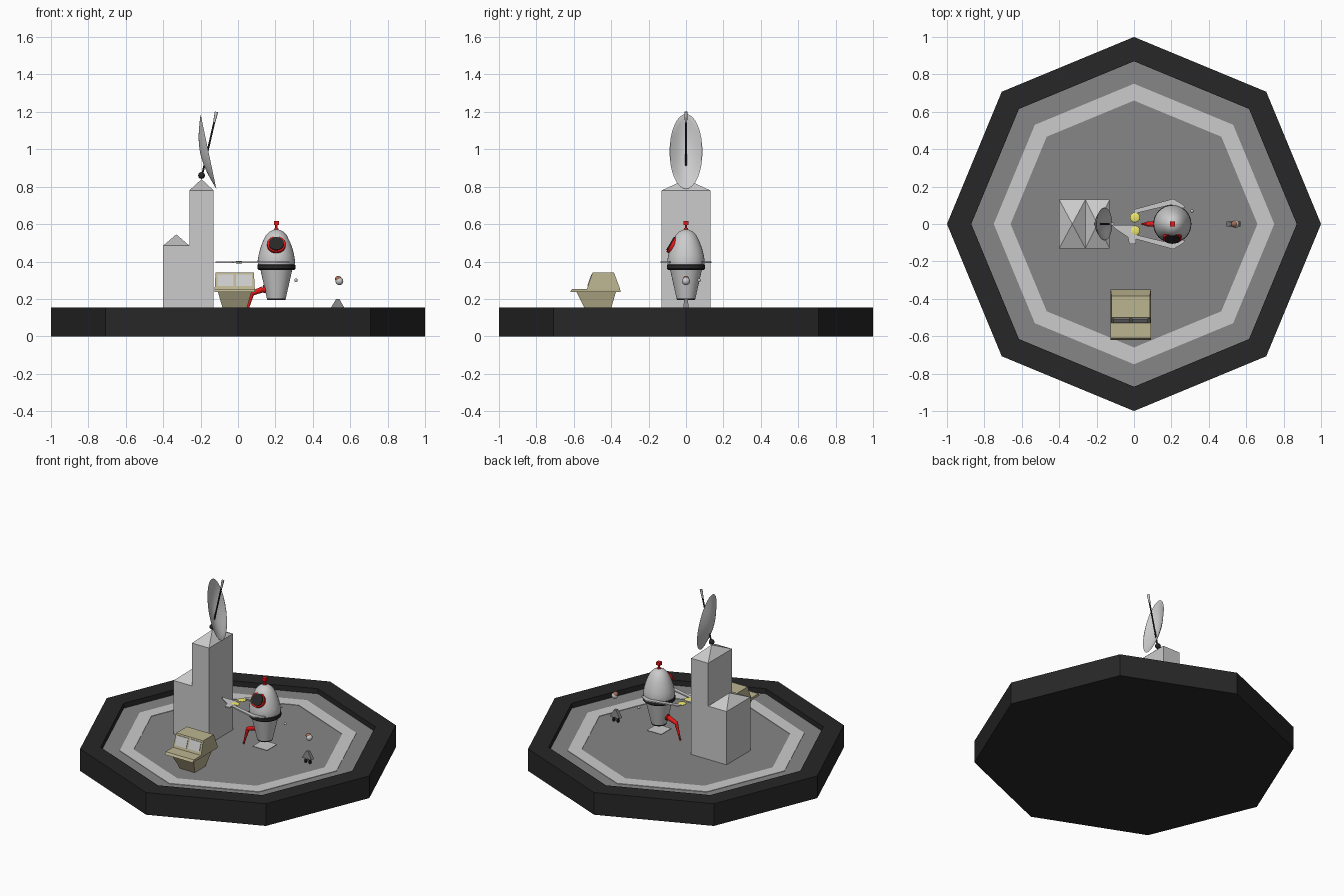
import bpy, bmesh
from math import cos, sin, pi
from mathutils import Matrix, Vector

if "Cube" in bpy.data.objects:
    bpy.data.objects.remove(bpy.data.objects["Cube"])


def material(name, r, g, b):
    m = bpy.data.materials.new(name)
    m.diffuse_color = (r, g, b, 1)
    m.use_nodes = True
    m.node_tree.nodes["Principled BSDF"].inputs["Base Color"].default_value = m.diffuse_color
    return m


black = material("black", 0.02, 0.02, 0.02)
dark = material("dark_grey", 0.24, 0.24, 0.24)
red = material("red", 0.8, 0.01, 0.01)
tan = material("tan", 0.5, 0.46, 0.28)
yellow = material("yellow", 0.85, 0.8, 0.15)
brown = material("brown", 0.35, 0.16, 0.1)


def finish(name, bm, mat=None, smooth=False):
    bmesh.ops.remove_doubles(bm, verts=bm.verts, dist=1e-5)
    bmesh.ops.recalc_face_normals(bm, faces=bm.faces)
    me = bpy.data.meshes.new(name)
    bm.to_mesh(me)
    bm.free()
    ob = bpy.data.objects.new(name, me)
    bpy.context.collection.objects.link(ob)
    if mat:
        me.materials.append(mat)
    if smooth:
        bpy.ops.object.select_all(action='DESELECT')
        ob.select_set(True)
        bpy.context.view_layer.objects.active = ob
        bpy.ops.object.shade_smooth_by_angle()
    return ob


def lathe(name, profile, segs, mat=None, matrix=None, closed=False, smooth=True):
    bm = bmesh.new()
    pts = profile + profile[:1] if closed else profile
    rings = [[bm.verts.new((r * cos(2 * pi * i / segs), r * sin(2 * pi * i / segs), z))
              for i in range(segs)] for r, z in pts]
    for a, b in zip(rings, rings[1:]):
        for i in range(segs):
            j = (i + 1) % segs
            bm.faces.new((a[i], a[j], b[j], b[i]))
    bmesh.ops.remove_doubles(bm, verts=bm.verts, dist=1e-6)
    if matrix:
        bm.transform(matrix)
    return finish(name, bm, mat, smooth)


def frustum(name, r0, z0, r1, z1, mat=None):
    """Solid between two rectangles (x0, x1, y0, y1)."""
    bm = bmesh.new()
    lo, hi = [[bm.verts.new((r[i], r[j], z)) for i, j in ((0, 2), (1, 2), (1, 3), (0, 3))]
              for r, z in ((r0, z0), (r1, z1))]
    bm.faces.new(lo)
    bm.faces.new(hi)
    for i in range(4):
        j = (i + 1) % 4
        bm.faces.new((lo[i], lo[j], hi[j], hi[i]))
    return finish(name, bm, mat)


def plate(name, pts, z0, z1, mat=None):
    bm = bmesh.new()
    f = bm.faces.new([bm.verts.new((x, y, z0)) for x, y in pts])
    g = bmesh.ops.extrude_face_region(bm, geom=[f])["geom"]
    bmesh.ops.translate(bm, vec=(0, 0, z1 - z0),
                        verts=[v for v in g if isinstance(v, bmesh.types.BMVert)])
    bm.faces.ensure_lookup_table()
    if not f.is_valid or len(bm.faces) < len(pts) + 2:
        bm.faces.new([v for v in bm.verts if abs(v.co.z - z0) < 1e-6])
    return finish(name, bm, mat)


def ball(name, loc, r, mat=None, scale=(1, 1, 1)):
    bm = bmesh.new()
    bmesh.ops.create_uvsphere(bm, u_segments=16, v_segments=10, radius=r,
                              matrix=Matrix.LocRotScale(Vector(loc), None, Vector(scale)))
    return finish(name, bm, mat, True)


def rod(name, a, b, r0, r1, mat=None, segs=12):
    a, b = Vector(a), Vector(b)
    m = Matrix.Translation(a) @ (b - a).to_track_quat('Z', 'Y').to_matrix().to_4x4()
    d = (b - a).length
    return lathe(name, [(0, 0), (r0, 0), (r1, d), (0, d)], segs, mat, m)


# Octagonal base with sunken floor and pale ring
F = 0.118
lathe("base_rim", [(0, 0), (1, 0), (1, .153), (.87, .153), (.87, .105), (0, .105)],
      8, black, smooth=False)
lathe("floor", [(0, .106), (.87, .106), (.87, F), (0, F)], 8, dark, smooth=False)
lathe("floor_ring", [(.66, F - .003), (.66, F + .003), (.75, F + .003), (.75, F - .003)],
      8, closed=True, smooth=False)

# Twin towers with pyramid roofs
for n, x0, x1, top, apex in (("tall_tower", -.26, -.13, .78, .84),
                             ("low_tower", -.4, -.26, .485, .545)):
    r, c = (x0, x1, -.13, .13), (x0 + x1) / 2
    frustum(n, r, F, r, top)
    frustum(n + "_roof", r, top, (c, c, 0, 0), apex)

# Dish antenna
ball("dish_pivot", (-.195, 0, .86), .018, black)
outer = [(i / 8, -cos(i / 8 * pi / 2)) for i in range(9)]
inner = [(r * .97, z * .88) for r, z in reversed(outer)]
dish = Matrix(((0, -.042, .044, -.158), (.088, 0, 0, 0), (0, .2, .009, .988), (0, 0, 0, 1)))
lathe("dish", outer + inner, 32, None, dish)
rod("dish_feed", (-.19, 0, .87), (-.127, 0, 1.145), .005, .005, black)
rod("dish_feed_tip", (-.127, 0, 1.145), (-.115, 0, 1.2), .006, .009)

# Robot body
R = Matrix.Translation((.205, 0, 0))
lathe("robot_head", [(0, .385), (.098, .385), (.1, .405), (.095, .435), (.086, .47), (.073, .505),
                     (.056, .54), (.036, .56), (.015, .57), (0, .571)], 32, None, R)
lathe("robot_belt", [(0, .355), (.095, .355), (.102, .362), (.102, .38), (.096, .387), (0, .387)],
      32, black, R)
lathe("robot_lower_body", [(0, .2), (.05, .2), (.085, .356), (0, .356)], 32, None, R)
lathe("robot_base_trim", [(0, .194), (.048, .194), (.051, .203), (0, .203)], 32, black, R)
frustum("landing_pad", (.15, .26, -.055, .055), .147, (.15, .26, -.055, .055), .152)

# Robot eye and antenna
eye, n = Vector((.205, -.07, .488)), Vector((0, -.85, .5)).normalized()
rod("eye_ring", eye - n * .02, eye + n * .012, .049, .049, red, 32)
rod("eye_lens", eye, eye + n * .018, .042, .04, black, 32)
rod("antenna_base", (.205, 0, .565), (.205, 0, .578), .014, .01, red)
rod("antenna_stem", (.205, 0, .57), (.205, 0, .6), .006, .006, red)
frustum("antenna_tip", (.192, .218, -.013, .013), .595, (.192, .218, -.013, .013), .617, red)

# Bent red leg
leg = [(.165, 0, .255), (.135, 0, .252), (.075, 0, .23), (.042, 0, .115)]
rod("leg_socket", leg[0], leg[1], .021, .021, red)
rod("leg_upper", leg[1], leg[2], .016, .013, red)
ball("leg_knee", leg[2], .013, red)
rod("leg_lower", leg[2], leg[3], .012, .004, red)

# Flat arms, lamp discs and hand
for s, side in ((1, "back"), (-1, "front")):
    plate(side + "_arm", [(x, y * s) for x, y in
          ((.275, .09), (.26, .105), (.21, .135), (.0, .078), (.0, .055), (.2, .103), (.25, .08))],
          .391, .399)
    ball(side + "_lamp", (.005, .035 * s, .396), .027, yellow, (1, 1, .25))
plate("hand", [(-.12, -.005), (0, -.005), (.012, -.06), (.01, -.107), (-.025, -.107),
               (-.033, -.07), (-.1, -.025)], .392, .4)
ball("small_orb", (.31, .07, .3), .009)

# Boxy tan vehicle
frustum("vehicle_hull", (-.073, .038, -.525, -.41), F, (-.107, .072, -.585, -.375), .236, tan)
frustum("vehicle_deck", (-.125, .09, -.62, -.35), .236, (-.125, .09, -.61, -.352), .252, tan)
frustum("vehicle_cabin", (-.125, .09, -.53, -.352), .252, (-.12, .085, -.5, -.385), .34, tan)
for i, x in enumerate((-.11, -.011)):
    frustum("windshield_%d" % (i + 1), (x, x + .085, -.528, -.5), .27,
            (x, x + .085, -.507, -.49), .33)

# Tiny figure with floating head
frustum("figure_body", (.495, .57, -.014, .014), .15, (.525, .542, -.01, .01), .2, dark)
for s, side in ((1, "right"), (-1, "left")):
    rod(side + "_figure_leg", (.533 + .012 * s, 0, .165), (.533 + .016 * s, 0, F),
        .012, .008, black, 8)
ball("figure_head", (.542, 0, .295), .021)
ball("figure_hair", (.536, 0, .306), .017, brown)
